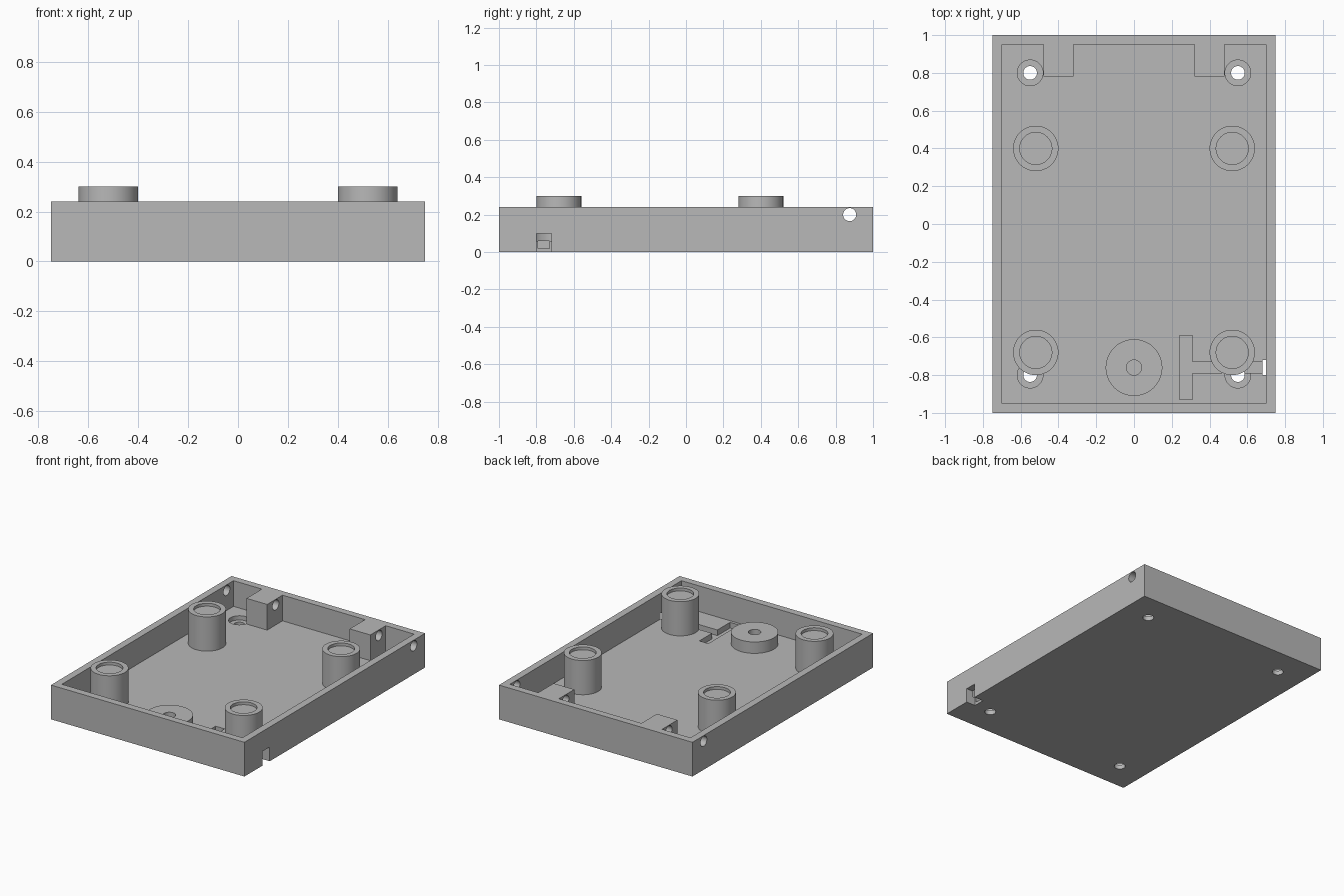
import bpy, bmesh, math
from mathutils import Matrix, Vector

if "Cube" in bpy.data.objects:
    bpy.data.objects.remove(bpy.data.objects["Cube"], do_unlink=True)

FLOOR, TOP = 0.06, 0.24

grey = bpy.data.materials.new("plain grey")
grey.use_nodes = True
grey.diffuse_color = (0.48, 0.48, 0.48, 1)
grey.node_tree.nodes["Principled BSDF"].inputs["Base Color"].default_value = (0.48, 0.48, 0.48, 1)


def finish(name, bm):
    bmesh.ops.recalc_face_normals(bm, faces=bm.faces)
    mesh = bpy.data.meshes.new(name)
    bm.to_mesh(mesh)
    bm.free()
    mesh.materials.append(grey)
    obj = bpy.data.objects.new(name, mesh)
    bpy.context.collection.objects.link(obj)
    return obj


def activate(obj):
    bpy.ops.object.select_all(action='DESELECT')
    obj.select_set(True)
    bpy.context.view_layer.objects.active = obj


def prism(name, outline, z0, z1):
    bm = bmesh.new()
    face = bm.faces.new([bm.verts.new((x, y, z0)) for x, y in outline])
    out = bmesh.ops.extrude_face_region(bm, geom=[face])
    bmesh.ops.translate(bm, vec=(0, 0, z1 - z0),
                        verts=[v for v in out["geom"] if isinstance(v, bmesh.types.BMVert)])
    return finish(name, bm)


def box(name, x0, x1, y0, y1, z0, z1):
    return prism(name, [(x0, y0), (x1, y0), (x1, y1), (x0, y1)], z0, z1)


def rod(name, centre, radius, length, axis='Z'):
    bm = bmesh.new()
    bmesh.ops.create_cone(bm, cap_ends=True, segments=48, radius1=radius,
                          radius2=radius, depth=length)
    turn = Matrix.Rotation(math.pi / 2, 4, 'Y') if axis == 'X' else Matrix()
    bm.transform(Matrix.Translation(centre) @ turn)
    return finish(name, bm)


def lathe(name, x, y, profile, closed=False):
    bm = bmesh.new()
    verts = [bm.verts.new((r, 0, z)) for r, z in profile]
    pairs = list(zip(verts, verts[1:])) + ([(verts[-1], verts[0])] if closed else [])
    edges = [bm.edges.new(p) for p in pairs]
    bmesh.ops.spin(bm, geom=verts + edges, cent=(0, 0, 0), axis=(0, 0, 1),
                   angle=math.tau, steps=64, use_duplicate=False)
    bmesh.ops.remove_doubles(bm, verts=bm.verts, dist=0.0001)
    bmesh.ops.translate(bm, verts=bm.verts, vec=Vector((x, y, 0)))
    obj = finish(name, bm)
    smooth(obj)
    return obj


def smooth(obj):
    activate(obj)
    bpy.ops.object.shade_smooth_by_angle(angle=math.radians(30))


def cut(obj, cutter):
    cutter.hide_render = True
    mod = obj.modifiers.new("cut", 'BOOLEAN')
    mod.operation, mod.solver, mod.object = 'DIFFERENCE', 'EXACT', cutter
    activate(obj)
    bpy.ops.object.modifier_apply(modifier=mod.name)
    bpy.data.objects.remove(cutter, do_unlink=True)


# Open tray; the cavity outline leaves two blocks standing on the back wall
tray = box("tray", -0.75, 0.75, -1, 1, 0, TOP)
half = [(0.70, -0.95), (0.70, 0.95), (0.48, 0.95), (0.48, 0.78), (0.32, 0.78), (0.32, 0.95)]
cavity = half + [(-x, y) for x, y in reversed(half)]
cut(tray, prism("cavity", cavity, FLOOR, TOP + 0.1))

# Counterbored screw holes in the floor corners
for x in (-0.55, 0.55):
    for y in (-0.80, 0.80):
        cut(tray, rod("screw_hole", (x, y, 0), 0.036, 0.3))
        cut(tray, rod("counterbore", (x, y, 0.08), 0.068, 0.1))

# Cross hole through side walls and blocks
cut(tray, rod("cross_hole", (0, 0.875, 0.20), 0.035, 2, 'X'))

# Cable channel: T-shaped groove in the floor and a notch in the side wall
groove = [(0.24, -0.93), (0.31, -0.93), (0.31, -0.79), (0.69, -0.79),
          (0.69, -0.73), (0.31, -0.73), (0.31, -0.59), (0.24, -0.59)]
cut(tray, prism("groove", groove, 0.02, FLOOR + 0.02))
cut(tray, box("wall_notch", 0.68, 0.80, -0.80, -0.72, -0.05, 0.10))
smooth(tray)

# Four recessed posts
post = [(0, FLOOR), (0.12, FLOOR), (0.12, 0.30), (0.085, 0.30), (0.085, 0.28), (0, 0.28)]
for side, x in (("right", -0.52), ("left", 0.52)):
    for end, y in (("front", -0.68), ("back", 0.40)):
        lathe(f"{end}_{side}_post", x, y, post)

# Low round boss with a centre hole
lathe("round_boss", 0, -0.76,
      [(0.04, FLOOR), (0.15, FLOOR), (0.15, 0.14), (0.04, 0.14)], closed=True)
